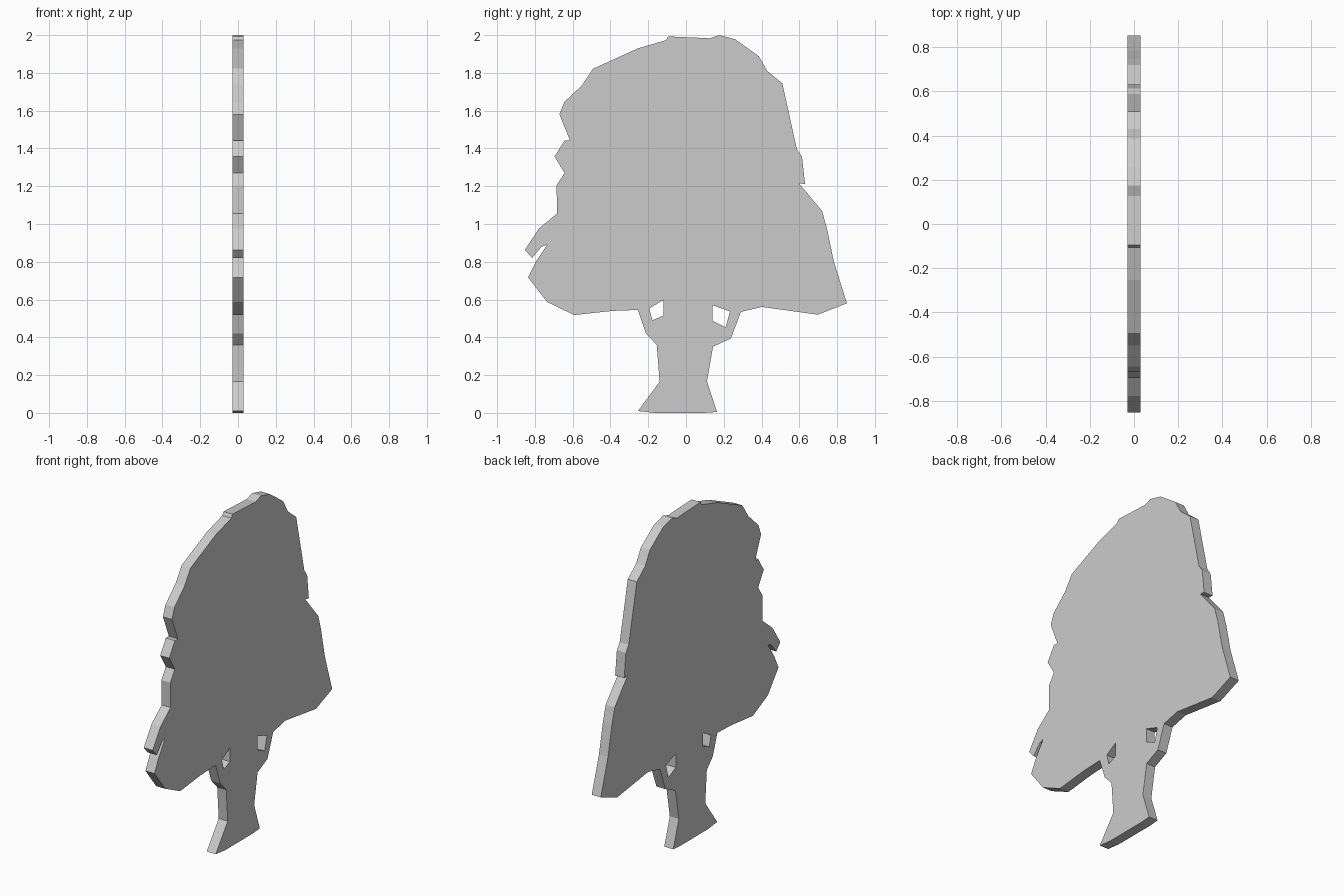
import bpy, bmesh

HALF = 0.03  # half thickness of the board

# Tree outline seen from the right, as (y, z)
trunk_left = [(-.165, 0), (-.254, .01), (-.14, .165), (-.155, .36), (-.212, .42), (-.255, .545)]
crown_left = [(-.39, .54), (-.592, .518), (-.735, .587), (-.836, .717), (-.795, .80),
              (-.735, .89), (-.765, .88), (-.815, .82), (-.853, .863), (-.778, .977),
              (-.683, 1.055), (-.685, 1.205), (-.643, 1.27), (-.696, 1.357),
              (-.643, 1.442), (-.614, 1.442), (-.67, 1.58), (-.645, 1.645),
              (-.55, 1.735), (-.492, 1.822), (-.254, 1.93), (-.106, 1.973), (-.095, 1.993)]
crown_right = [(.127, 1.983), (.175, 2.0), (.26, 1.978), (.386, 1.888), (.43, 1.81),
               (.51, 1.745), (.587, 1.395), (.614, 1.357), (.63, 1.212), (.598, 1.215),
               (.72, 1.07), (.746, .977), (.783, .80), (.852, .58), (.698, .52), (.402, .561)]
trunk_right = [(.291, .535), (.238, .395), (.143, .35), (.111, .167), (.164, .005), (.095, 0)]

# Gaps between the branches
gap_left = [(-.12, .597), (-.12, .515), (-.178, .49), (-.195, .553)]
gap_right = [(.14, .57), (.233, .537), (.21, .453), (.14, .488)]


def add_loop(bm, points):
    verts = [bm.verts.new((-HALF, y, z)) for y, z in points]
    return [bm.edges.new((a, b)) for a, b in zip(verts, verts[1:] + verts[:1])]


# Flat tree cut-out: fill the outline around the gaps, then give it thickness
bm = bmesh.new()
edges = []
for loop in (trunk_left + crown_left + crown_right + trunk_right, gap_left, gap_right):
    edges += add_loop(bm, loop)
bmesh.ops.triangle_fill(bm, edges=edges, use_beauty=True)
out = bmesh.ops.extrude_face_region(bm, geom=bm.faces[:], use_keep_orig=True)
moved = [g for g in out["geom"] if isinstance(g, bmesh.types.BMVert)]
bmesh.ops.translate(bm, verts=moved, vec=(2 * HALF, 0, 0))
bmesh.ops.recalc_face_normals(bm, faces=bm.faces[:])

mesh = bpy.data.meshes.new("tree_cutout")
bm.to_mesh(mesh)
bm.free()
bpy.context.collection.objects.link(bpy.data.objects.new("tree_cutout", mesh))
